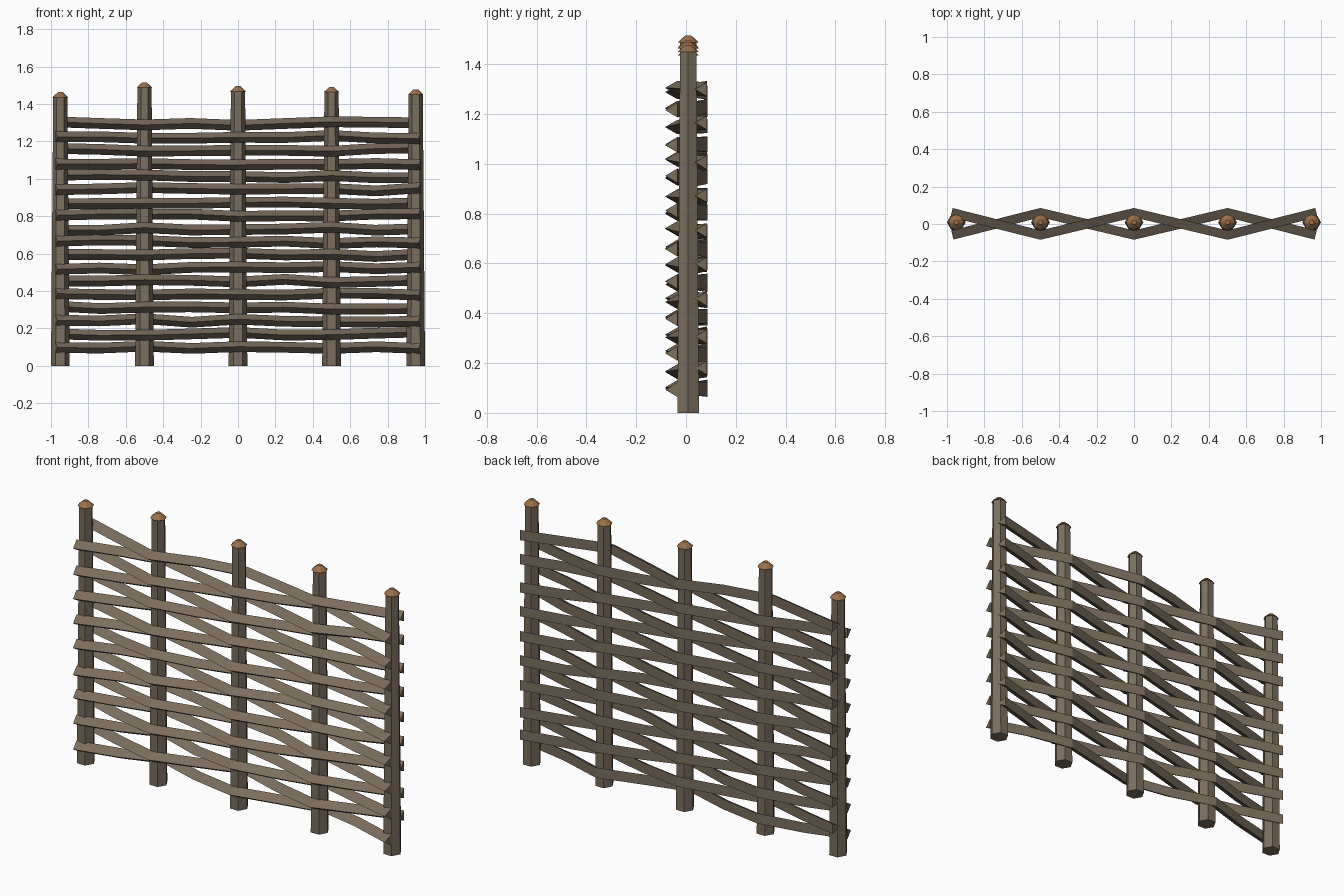
import bpy
import math
import random
from mathutils import Vector

random.seed(7)
if "Cube" in bpy.data.objects:
    bpy.data.objects.remove(bpy.data.objects["Cube"], do_unlink=True)

Y0 = 0.009            # depth of the post row
SWING = 0.06          # how far a rail weaves to each side
POST_X = [-0.95, -0.5, 0.0, 0.5, 0.95]
TIP_Z = [1.463, 1.515, 1.495, 1.49, 1.477]
RAILS, FIRST_Z, STEP = 18, 0.102, 0.0702


def material(name, rgb):
    mat = bpy.data.materials.new(name)
    mat.use_nodes = True
    mat.diffuse_color = (*rgb, 1)
    mat.node_tree.nodes["Principled BSDF"].inputs["Base Color"].default_value = (*rgb, 1)
    return mat


bark = material("weathered bark", (0.2, 0.155, 0.108))
cut_wood = material("cut wood", (0.33, 0.16, 0.065))


def loft(name, rings, mat):
    """Skin a row of equal rings and close both ends."""
    n = len(rings[0])
    verts = [p for ring in rings for p in ring]
    faces = [list(range(n))[::-1], list(range(len(verts) - n, len(verts)))]
    for r in range(len(rings) - 1):
        for i in range(n):
            a, b = r * n + i, r * n + (i + 1) % n
            faces.append((a, b, b + n, a + n))
    mesh = bpy.data.meshes.new(name)
    mesh.from_pydata(verts, [], faces)
    mesh.materials.append(mat)
    obj = bpy.data.objects.new(name, mesh)
    bpy.context.collection.objects.link(obj)
    return obj


def level_ring(x, z, radius, sides):
    turn = math.tau / sides
    return [Vector((x + radius * math.cos(i * turn), Y0 + radius * math.sin(i * turn), z))
            for i in range(sides)]


# Tapered six-sided posts with a blunt cut tip
for k, (x, tip) in enumerate(zip(POST_X, TIP_Z), 1):
    shoulder = tip - 0.027
    loft(f"post_{k}", [level_ring(x, 0, 0.05, 6), level_ring(x, shoulder, 0.038, 6)], bark)
    loft(f"post_tip_{k}", [level_ring(x, shoulder, 0.042, 8), level_ring(x, tip, 0.013, 8)], cut_wood)


def rail_ring(centre, along, radius):
    """Triangle with its ridge to the front and its flat side to the back."""
    back = Vector((-along.y, along.x, 0)).normalized()
    ring = []
    for i in range(3):
        a = math.pi + i * math.tau / 3
        ring.append(centre + back * radius * math.cos(a) + Vector((0, 0, radius * math.sin(a))))
    return ring


# Split rails woven alternately in front of and behind the posts
stops = [-0.973] + POST_X[1:-1] + [0.973]
for row in range(RAILS):
    side = -1 if row % 2 == 0 else 1
    path = []
    for i, x in enumerate(stops):
        if i:
            path.append(Vector(((stops[i - 1] + x) / 2, Y0, 0)))
        path.append(Vector((x, Y0 + side * SWING * (-1) ** i, 0)))
    for p in path:
        p.z = FIRST_Z + row * STEP + random.uniform(-0.01, 0.01)
    rings = []
    for i, p in enumerate(path):
        along = path[min(i + 1, len(path) - 1)] - path[max(i - 1, 0)]
        rings.append(rail_ring(p, along, 0.033))
    loft(f"woven_rail_{row + 1}", rings, bark)
